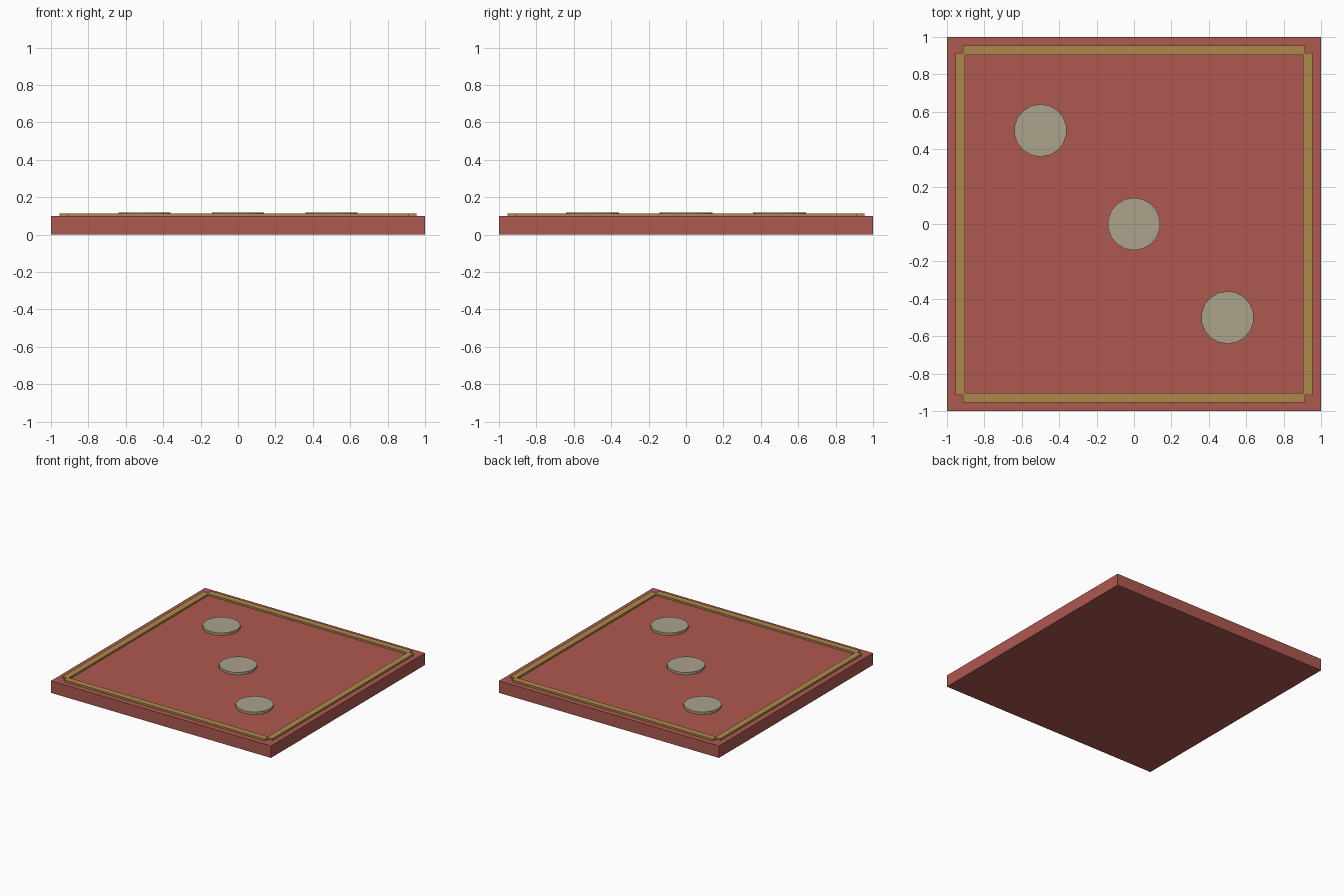
import bpy

if "Cube" in bpy.data.objects:
    bpy.data.objects.remove(bpy.data.objects["Cube"])

def material(name, rgb):
    m = bpy.data.materials.new(name)
    m.diffuse_color = (*rgb, 1)
    m.use_nodes = True
    m.node_tree.nodes["Principled BSDF"].inputs["Base Color"].default_value = m.diffuse_color
    return m

red = material("red_base", (0.42, 0.10, 0.08))
gold = material("gold_trim", (0.42, 0.25, 0.07))
stone = material("pale_stone", (0.40, 0.36, 0.26))

def finish(name, mat):
    ob = bpy.context.object
    ob.name = name
    ob.data.materials.append(mat)
    return ob

def box(name, x, y, z0, z1, sx, sy, mat):
    bpy.ops.mesh.primitive_cube_add(size=1, location=(x, y, (z0 + z1) / 2))
    ob = finish(name, mat)
    ob.scale = (sx, sy, z1 - z0)
    bpy.ops.object.transform_apply(location=False, rotation=False, scale=True)

TOP = 0.098

# Square slab
box("slab", 0, 0, 0, TOP, 2, 2, red)

# Raised border strips, notched at the corners
for side, s in (("low", -1), ("high", 1)):
    box("border_x_" + side, s * 0.929, 0, TOP, 0.113, 0.052, 1.83, gold)
    box("border_y_" + side, 0, s * 0.929, TOP, 0.113, 1.83, 0.052, gold)

# Three pips along the diagonal
for i in (-1, 0, 1):
    bpy.ops.mesh.primitive_cylinder_add(vertices=18, radius=0.141, depth=0.118 - TOP,
                                        location=(i * 0.5, -i * 0.5, (0.118 + TOP) / 2))
    finish("pip_%d" % (i + 2), stone)
